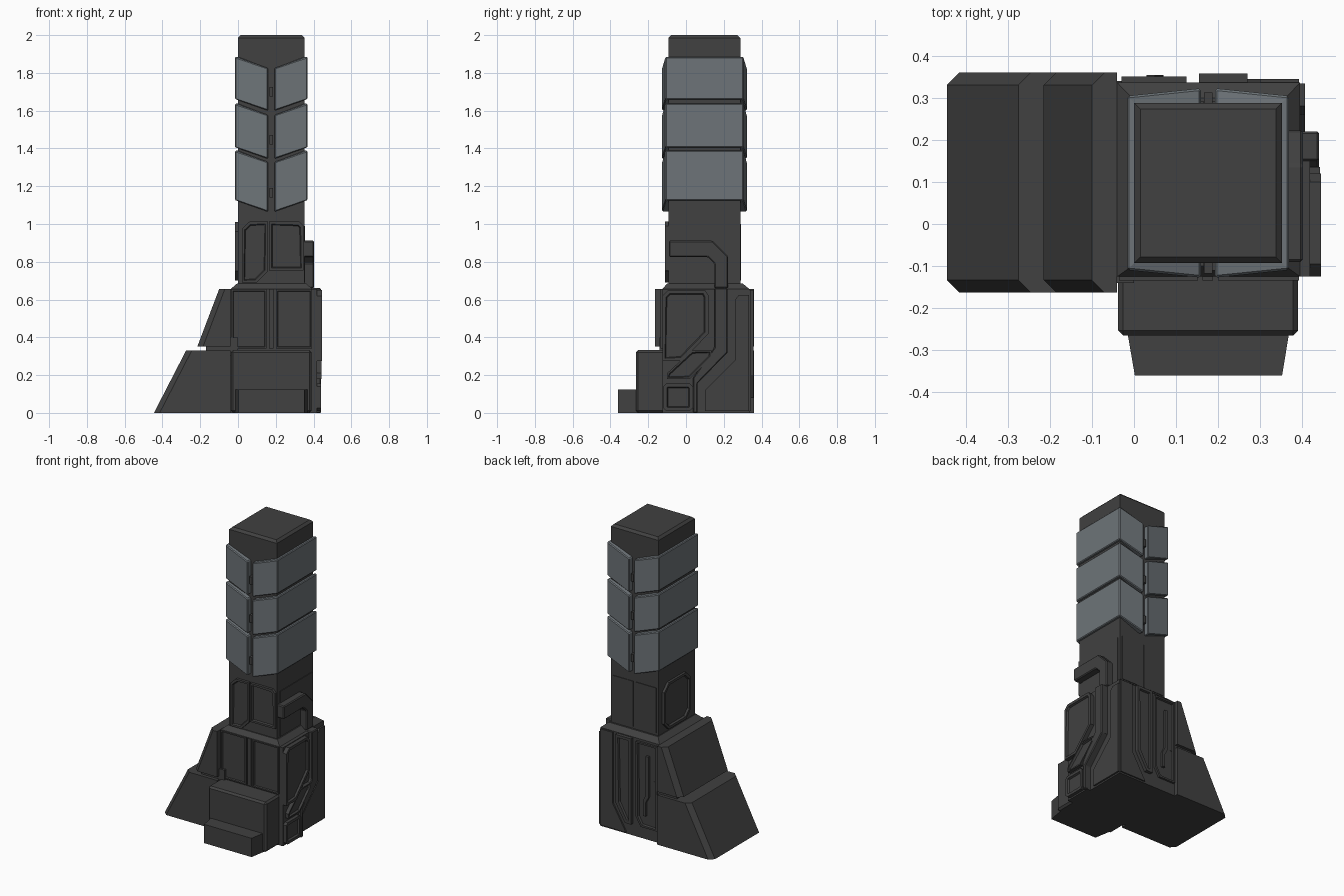
import bpy, bmesh

if "Cube" in bpy.data.objects:
    bpy.data.objects.remove(bpy.data.objects["Cube"])


def material(name, rgb):
    m = bpy.data.materials.new(name)
    m.diffuse_color = (*rgb, 1)
    m.use_nodes = True
    m.node_tree.nodes["Principled BSDF"].inputs["Base Color"].default_value = m.diffuse_color
    return m


DARK = material("charcoal", (0.052, 0.052, 0.052))
GREY = material("steel_grey", (0.155, 0.175, 0.19))


def loft(name, rings, mat=DARK, bevel=0, inset=0, depth=0.012):
    """Skin equal rings of points; optionally recess a panel in the last cap."""
    bm = bmesh.new()
    rows = [[bm.verts.new(p) for p in r] for r in rings]
    n = len(rows[0])
    for a, b in zip(rows, rows[1:]):
        for i in range(n):
            j = (i + 1) % n
            bm.faces.new((a[i], a[j], b[j], b[i]))
    bm.faces.new(rows[0])
    cap = bm.faces.new(rows[-1])
    bmesh.ops.recalc_face_normals(bm, faces=bm.faces)
    if inset:
        bmesh.ops.inset_region(bm, faces=[cap], thickness=inset)
        bmesh.ops.inset_region(bm, faces=[cap], thickness=0.006, depth=-depth)
    me = bpy.data.meshes.new(name)
    bm.to_mesh(me)
    bm.free()
    me.materials.append(mat)
    ob = bpy.data.objects.new(name, me)
    bpy.context.collection.objects.link(ob)
    if bevel:
        mod = ob.modifiers.new("bevel", 'BEVEL')
        mod.width, mod.segments, mod.limit_method = bevel, 1, 'ANGLE'
    return ob


def prism(name, pts, axis, lo, hi, **kw):
    """Extrude a 2D outline along an axis from lo to hi."""
    put = {'x': lambda p, d: (d, *p), 'y': lambda p, d: (p[0], d, p[1]),
           'z': lambda p, d: (*p, d)}[axis]
    return loft(name, [[put(p, d) for p in pts] for d in (lo, hi)], **kw)


def rect(a0, a1, b0, b1, c=0):
    """Rectangle outline, with corners cut by c."""
    if not c:
        return [(a0, b0), (a1, b0), (a1, b1), (a0, b1)]
    return [(a0 + c, b0), (a1 - c, b0), (a1, b0 + c), (a1, b1 - c),
            (a1 - c, b1), (a0 + c, b1), (a0, b1 - c), (a0, b0 + c)]


def level(z, x0, x1, y0, y1):
    return [(x, y, z) for x, y in rect(x0, x1, y0, y1)]


# Tower shaft and stepped base
loft("shaft", [level(0.6, 0, .352, -.093, .288), level(1.985, 0, .352, -.093, .288),
               level(2.0, .015, .337, -.078, .273)])
loft("base", [level(0, -.04, .395, -.125, .336), level(.655, -.04, .395, -.125, .336),
              level(.685, -.005, .36, -.1, .3)])
prism("front_block", rect(-.038, .39, 0, .333), 'y', -.1, -.265, bevel=.012)
loft("front_step", [[(x, -.25, z) for x, z in rect(-.017, .37, 0, .125)],
                    [(x, -.36, z) for x, z in rect(.002, .352, 0, .125)]])


# Two sloping buttresses on the left, with cut corners
def buttress_ring(z, xl, y0=-.163, y1=.36, c=.03, xr=-.04):
    return [(xl + c, y0, z), (xl, y0 + c, z), (xl, y1 - c, z),
            (xl + c, y1, z), (xr, y1, z), (xr, y0, z)]


loft("lower_buttress", [buttress_ring(0, -.445), buttress_ring(.33, -.275)])
loft("upper_buttress", [buttress_ring(.352, -.215), buttress_ring(.655, -.1)])
prism("buttress_neck", rect(-.17, 0, -.14, .34), 'z', .3, .4)

# Front panels of the base and the divider
for i, (x0, x1) in enumerate(((-.036, .152), (.2, .392))):
    prism(f"base_front_panel_{i}", rect(x0, x1, .34, .655), 'y', -.11, -.134, inset=.012)
prism("base_front_divider", rect(.163, .188, .34, .655), 'y', -.11, -.134)

# Right side of the base: backing plate, bent conduit and framed hatches
prism("side_plate", [(-.125, 0), (.06, 0), (.06, .155), (.22, .32), (.22, .655), (-.125, .655)],
      'x', .38, .418)
prism("side_conduit", [(.15, .66), (.22, .66), (.22, .32), (.06, .155), (.06, 0),
                       (.037, 0), (.037, .185), (.15, .345)], 'x', .38, .44, bevel=.005)
prism("upper_hatch", [(-.125, .275), (-.125, .62), (-.095, .65), (.1, .65), (.12, .62),
                      (.12, .42), (-.02, .275)], 'x', .4, .445, inset=.02)
prism("slanted_hatch", [(-.1, .18), (.02, .18), (.135, .295), (.135, .33), (.03, .33), (-.1, .21)],
      'x', .4, .442, inset=.01)
prism("lower_hatch", rect(-.12, .036, .01, .155, .015), 'x', .4, .44, inset=.02)
prism("side_rear_plate", [(.26, .6), (.28, .625), (.334, .625), (.334, .01), (.1, .01),
                          (.1, .12), (.26, .28)], 'x', .38, .406)

# Back of the base: kinked conduit, narrow panels
prism("back_conduit", [(.155, .65), (.27, .65), (.27, .2), (.2, .08), (.155, .08)],
      'y', .32, .358, inset=.025)
prism("back_corner_plate", [(.3, .65), (.392, .65), (.392, .01), (.2, .01), (.3, .18)],
      'y', .32, .345)
prism("back_panel", [(-.03, .64), (.125, .64), (.125, .14), (.09, .08), (-.03, .08)],
      'y', .32, .35, inset=.015)
prism("back_panel_bar", [(.03, .56), (.05, .56), (.05, .3), (.07, .26), (.07, .16), (.05, .16),
                         (.05, .25), (.03, .29)], 'y', .33, .354)

# Shaft panels below the armour
prism("shaft_front_panel_left", [(.02, .69), (.1, .69), (.158, .75), (.158, 1.012),
                                 (.06, 1.012), (.02, .975)], 'y', -.08, -.11, inset=.016)
prism("shaft_front_panel_right", [(.165, .755), (.348, .755), (.348, .99), (.325, 1.012),
                                  (.165, 1.012)], 'y', -.08, -.11, inset=.018)
prism("shaft_left_hatch", rect(-.03, .25, .7, 1.01, .05), 'x', .02, -.016, inset=.018)
for i, x in enumerate((.015, .185)):
    prism(f"shaft_back_panel_{i}", rect(x, x + .15, .7, 1.0), 'y', .27, .292)
prism("shaft_right_panel", rect(-.06, .27, .69, .99), 'x', .33, .356)
prism("shaft_pipe", [(-.09, .825), (.115, .825), (.15, .79), (.15, .66), (.222, .66), (.222, .83),
                     (.14, .912), (-.09, .912)], 'x', .33, .402, bevel=.006)

# Three tiers of wrap-around armour; V edges dip toward the front and back centre
CX, CY = .176, .0975
for t, (top, bottom) in enumerate(((1.885, 1.66), (1.637, 1.405), (1.388, 1.125))):
    for side, s in (("left", -1), ("right", 1)):
        rings = []
        for out, inn, dz in (((.017, -.225), (.017, -.18), -.06), ((.192, -.207), (.165, -.18), 0),
                             ((.192, .207), (.165, .18), 0), ((.017, .225), (.017, .18), -.06)):
            o, i = [(CX + s * p[0], CY + p[1]) for p in (out, inn)]
            rings.append([(*o, top + dz), (*o, bottom + dz), (*i, bottom + dz), (*i, top + dz)])
        loft(f"armour_{side}_{t}", rings, GREY, bevel=.005)
    # Small clips in the seams
    for face, y0, y1 in (("front", -.085, -.118), ("back", .28, .313)):
        prism(f"seam_clip_{face}_{t}", rect(CX - .01, CX + .01, bottom + .015, bottom + .065),
              'y', y0, y1)
